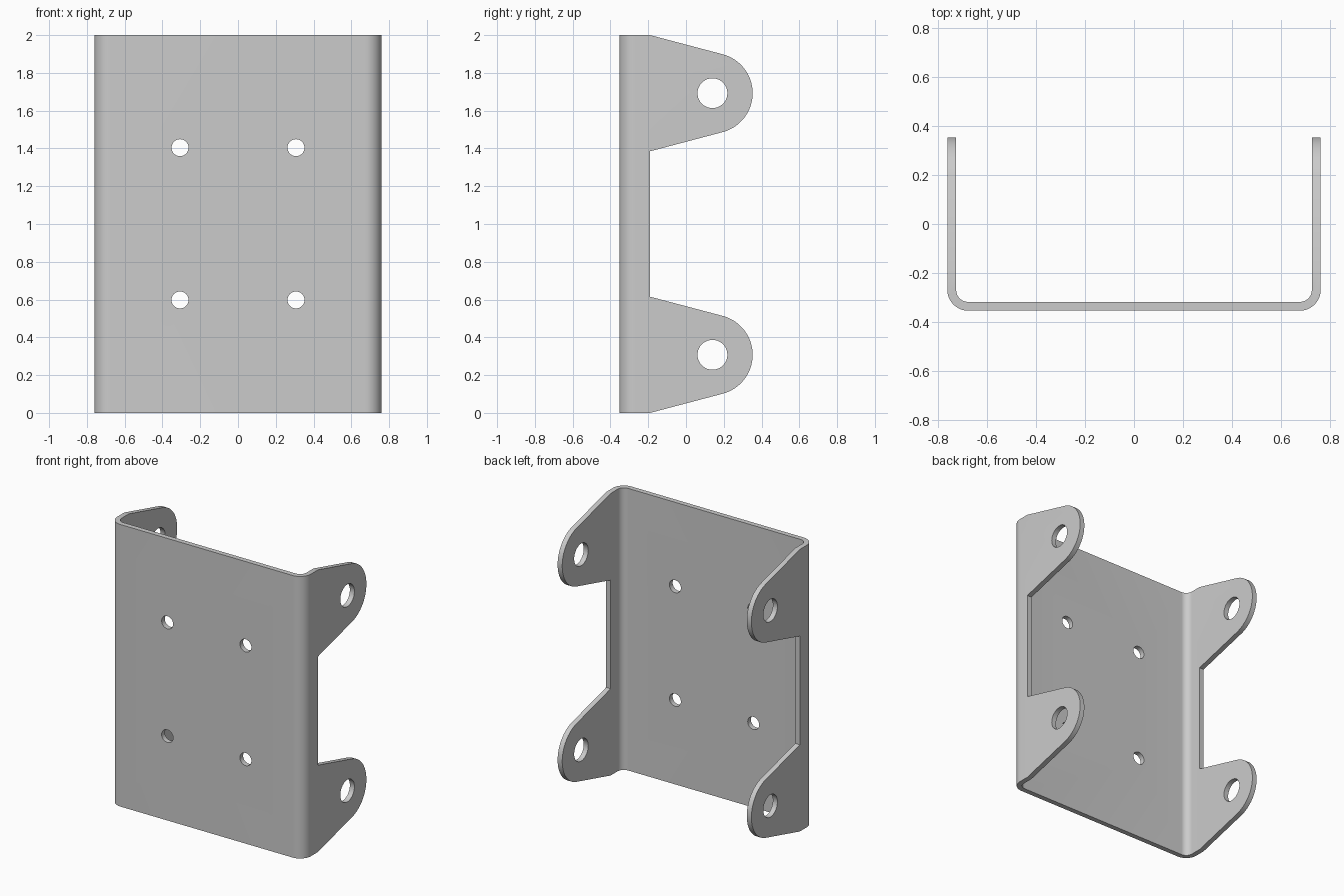
import bpy, bmesh
from math import sin, cos, pi, atan2, acos, hypot

if "Cube" in bpy.data.objects:
    bpy.data.objects.remove(bpy.data.objects["Cube"])

W, D, H, T, R = 0.76, 0.353, 2.0, 0.036, 0.085   # half width, half depth, height, sheet, bend
NOTCH_Y, LUG_Y, LUG_R, LUG_H = -0.19, 0.14, 0.213, 0.3075


def arc(cx, cy, r, a0, a1, n):
    return [(cx + r * cos(a0 + (a1 - a0) * i / n), cy + r * sin(a0 + (a1 - a0) * i / n))
            for i in range(n + 1)]


def prism(name, pts, axis, lo, hi):
    """Extrude a closed 2D profile along an axis; other two axes keep xyz order."""
    def place(p, t):
        v = list(p)
        v.insert(axis, t)
        return v
    bm = bmesh.new()
    face = bm.faces.new([bm.verts.new(place(p, lo)) for p in pts])
    ext = bmesh.ops.extrude_face_region(bm, geom=[face])
    for v in ext["geom"]:
        if isinstance(v, bmesh.types.BMVert):
            v.co[axis] = hi
    bmesh.ops.recalc_face_normals(bm, faces=bm.faces)
    me = bpy.data.meshes.new(name)
    bm.to_mesh(me)
    bm.free()
    ob = bpy.data.objects.new(name, me)
    bpy.context.collection.objects.link(ob)
    return ob


def boolean(ob, cutter, operation):
    cutter.hide_render = True
    mod = ob.modifiers.new(cutter.name, 'BOOLEAN')
    mod.operation, mod.solver, mod.object = operation, 'EXACT', cutter
    bpy.context.view_layer.objects.active = ob
    bpy.ops.object.modifier_apply(modifier=mod.name)
    bpy.data.objects.remove(cutter)


# bent sheet: U-shaped section with rounded corners
bx, by = W - R, -D + R
outer = [(-W, D)] + arc(-bx, by, R, pi, 1.5 * pi, 12) + arc(bx, by, R, 1.5 * pi, 2 * pi, 12) + [(W, D)]
inner = [(W - T, D)] + arc(bx, by, R - T, 2 * pi, 1.5 * pi, 12) + arc(-bx, by, R - T, 1.5 * pi, pi, 12) + [(-W + T, D)]
bracket = prism("channel_bracket", outer + inner, 2, 0, H)

# side silhouette: two tapered round lugs with a notch between
dy = LUG_Y - NOTCH_Y
tan_a = atan2(LUG_H, -dy) - acos(LUG_R / hypot(dy, LUG_H))
lug_z = (LUG_H, H - LUG_H)
slope = LUG_H - LUG_R * sin(tan_a)
slope /= dy + LUG_R * cos(tan_a)
far = (NOTCH_Y - 0.1, 0.1 * slope)               # taper continued past the sheet ends
side = [(-0.6, -far[1]), (far[0], -far[1])]
side += arc(LUG_Y, lug_z[0], LUG_R, -tan_a, tan_a, 32)
side += [(NOTCH_Y, 2 * LUG_H), (NOTCH_Y, H - 2 * LUG_H)]
side += arc(LUG_Y, lug_z[1], LUG_R, -tan_a, tan_a, 32)
side += [(far[0], H + far[1]), (-0.6, H + far[1])]
boolean(bracket, prism("side_outline", side, 0, -1, 1), 'INTERSECT')

# pivot holes through both lugs
for z in lug_z:
    boolean(bracket, prism("pivot_hole", arc(LUG_Y, z, 0.079, 0, 2 * pi, 40)[:-1], 0, -1, 1), 'DIFFERENCE')

# four mounting holes in the web
for x in (-0.307, 0.307):
    for z in (0.598, 1.404):
        boolean(bracket, prism("mount_hole", arc(x, z, 0.045, 0, 2 * pi, 32)[:-1], 1, -0.5, -0.25), 'DIFFERENCE')

# smooth bends, crisp sheet edges
bpy.ops.object.select_all(action='DESELECT')
bracket.select_set(True)
bpy.context.view_layer.objects.active = bracket
bpy.ops.object.shade_smooth_by_angle(angle=pi / 6)
